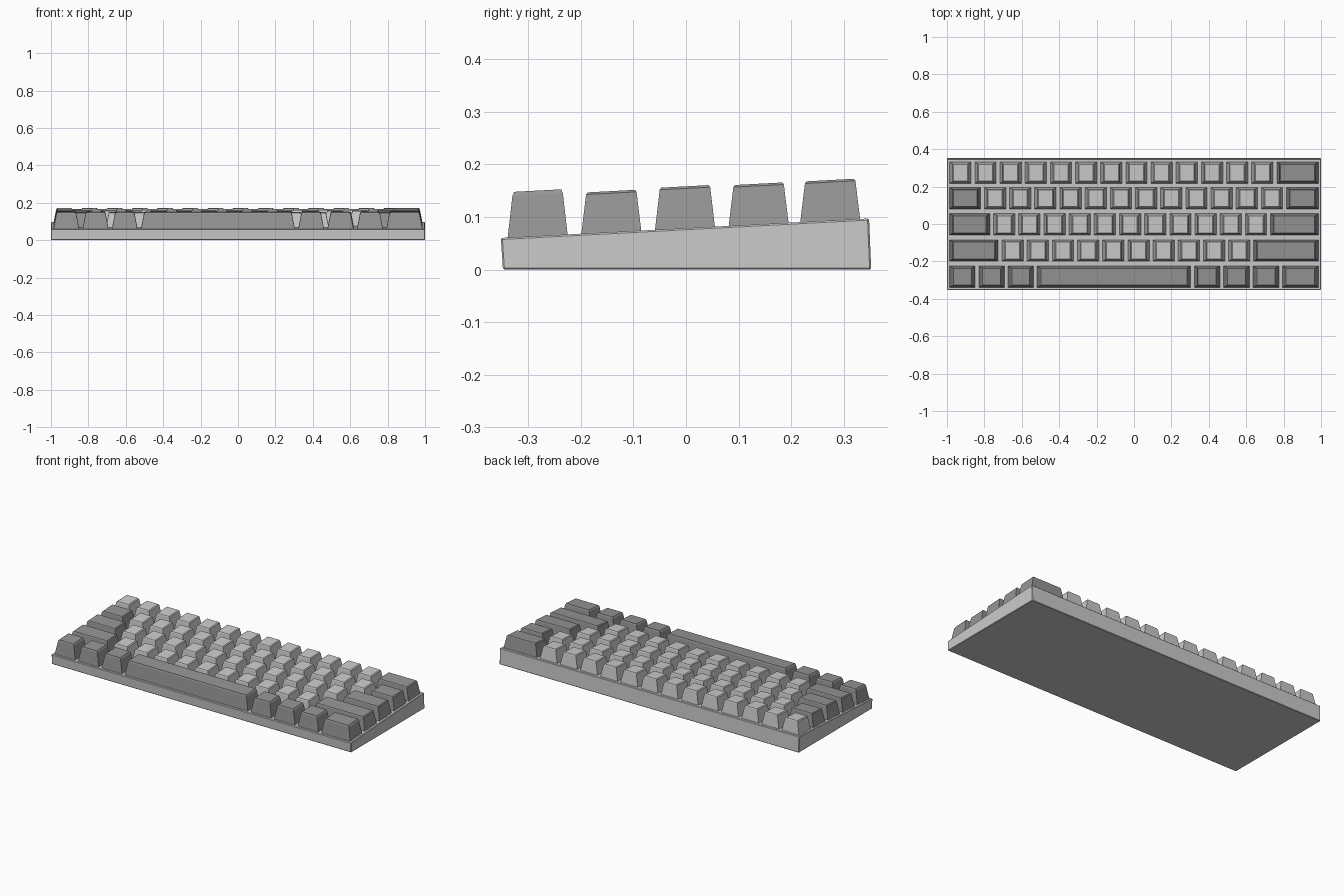
import bpy, bmesh

if "Cube" in bpy.data.objects:
    bpy.data.objects.remove(bpy.data.objects["Cube"])

SLOPE = 0.053          # tilt of the case top
PITCH = 0.1346         # spacing of the square keys
GAP = 0.018            # gap between key bases
LEFT, RIGHT = -0.987, 0.987
DEPTH = 0.115          # key depth at its base


def material(name, g):
    m = bpy.data.materials.new(name)
    m.diffuse_color = (g, g, g, 1)
    m.use_nodes = True
    m.node_tree.nodes["Principled BSDF"].inputs["Base Color"].default_value = m.diffuse_color
    return m


CASE = material("case_grey", 0.55)
LIGHT = material("light_key_grey", 0.55)
DARK = material("dark_key_grey", 0.3)


def add_object(name, bm, mat):
    bmesh.ops.recalc_face_normals(bm, faces=bm.faces)
    me = bpy.data.meshes.new(name)
    bm.to_mesh(me)
    bm.free()
    me.materials.append(mat)
    ob = bpy.data.objects.new(name, me)
    bpy.context.collection.objects.link(ob)
    return ob


def loft(bm, rings):
    loops = [[bm.verts.new(p) for p in ring] for ring in rings]
    for a, b in zip(loops, loops[1:]):
        n = len(a)
        for i in range(n):
            bm.faces.new((a[i], a[(i + 1) % n], b[(i + 1) % n], b[i]))
    bm.faces.new(loops[0][::-1])
    bm.faces.new(loops[-1])


def plate_z(y):
    return 0.0785 + SLOPE * y


# Tapered keycap with a chamfered rim round its sloping top
def keycap(name, x0, x1, yc, top, chamfer, mat):
    def ring(inset_x, inset_y, z):
        xa, xb = x0 + inset_x, x1 - inset_x
        ya, yb = yc - DEPTH / 2 + inset_y, yc + DEPTH / 2 - inset_y
        return [(x, y, z + SLOPE * (y - yc))
                for x, y in ((xa, ya), (xb, ya), (xb, yb), (xa, yb))]
    bm = bmesh.new()
    loft(bm, [ring(0, 0, plate_z(yc) - 0.005),
              ring(0.016, 0.0095, top - chamfer),
              ring(0.021, 0.0125, top)])
    add_object(name, bm, mat)


# Wedge-shaped case
bm = bmesh.new()
profile = [(-0.348, 0), (0.352, 0), (0.348, 0.097), (-0.352, 0.06)]
loft(bm, [[(x, y, z) for y, z in profile] for x in (-1, 1)])
case = add_object("case", bm, CASE)
bev = case.modifiers.new("edge_chamfer", 'BEVEL')
bev.width = 0.003
bev.segments = 1

# Upper rows: y centre, top height, left end of the square keys, their count
rows = [
    ("number", 0.274, 0.170, LEFT, 13),
    ("upper", 0.138, 0.163, -0.801, 12),
    ("home", -0.002, 0.158, -0.752, 11),
    ("lower", -0.142, 0.149, -0.707, 10),
]
for row, y, top, start, count in rows:
    if start > LEFT:
        keycap(row + "_left_wide_key", LEFT, start - GAP, y, top, 0.004, DARK)
    for i in range(count):
        x = start + i * PITCH
        keycap(f"{row}_key_{i + 1}", x, x + PITCH - GAP, y, top, 0.004, LIGHT)
    keycap(row + "_right_wide_key", start + count * PITCH, RIGHT, y, top, 0.004, DARK)

# Bottom row with the space bar
edges = [LEFT, -0.831, -0.674, -0.519, 0.322, 0.478, 0.636, 0.793, RIGHT + GAP]
for i, (a, b) in enumerate(zip(edges, edges[1:])):
    name = "space_bar" if i == 3 else f"bottom_key_{i + 1}"
    keycap(name, a, b - GAP, -0.282, 0.150, 0.008, DARK)
